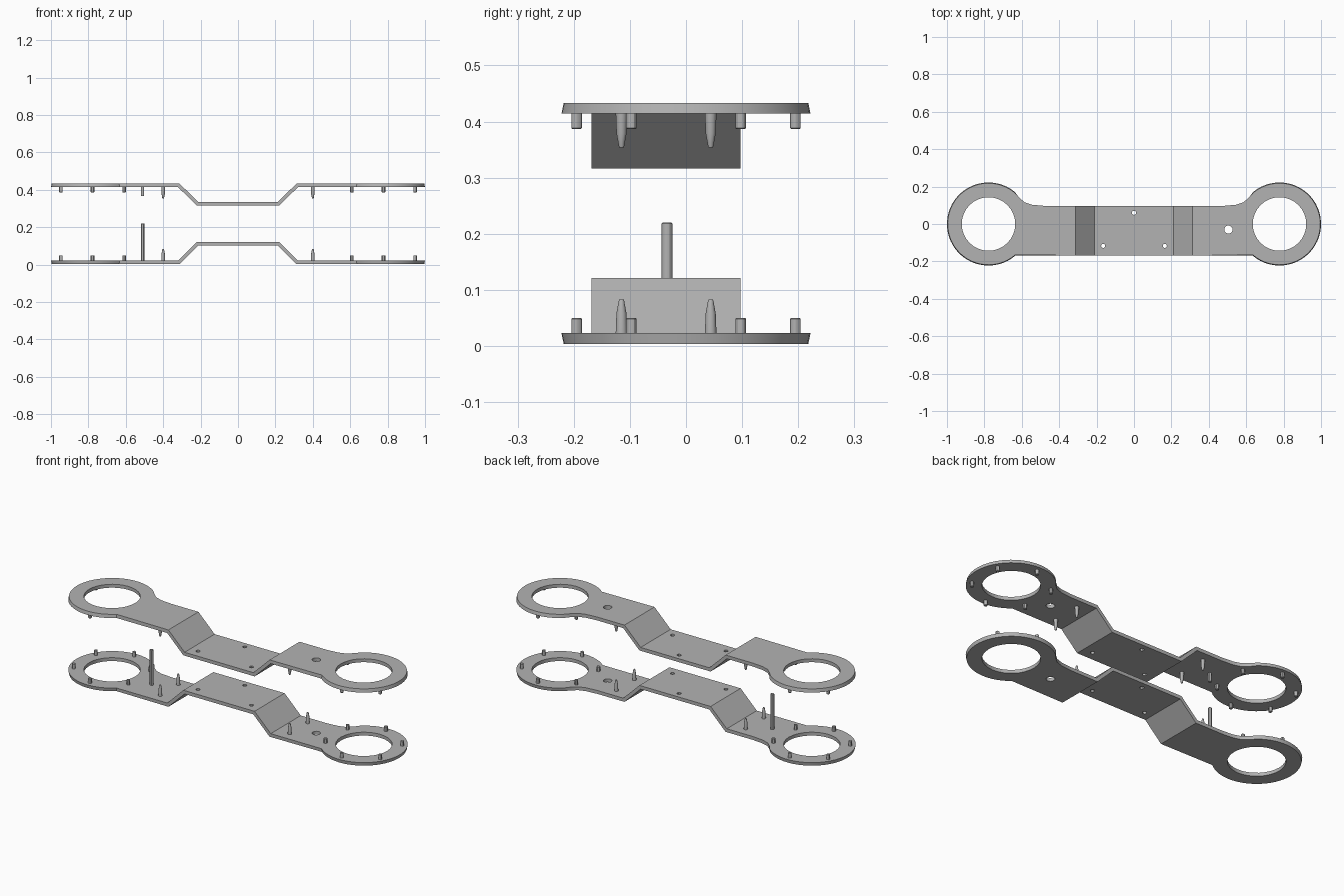
import bpy, bmesh, math

if "Cube" in bpy.data.objects:
    bpy.data.objects.remove(bpy.data.objects["Cube"])

RING_X, RING_R, HOLE_R = 0.778, 0.222, 0.143
OUTER_Z, INNER_Z = 0.004, 0.023      # faces of the lower plate's flat ends
THICK = INNER_Z - OUTER_Z
RISE, BEND_IN, BEND_OUT = 0.098, 0.22, 0.32
TOTAL_H = 0.437                      # the upper half mirrors the lower one

grey = bpy.data.materials.new("light grey plastic")
grey.use_nodes = True
colour = (0.45, 0.45, 0.45, 1)
grey.diffuse_color = colour
grey.node_tree.nodes["Principled BSDF"].inputs["Base Color"].default_value = colour


def circle(cx, cy, r, n, a0=0, a1=360, closed=True):
    steps = n if closed else n - 1
    return [(cx + r * math.cos(math.radians(a0 + (a1 - a0) * i / steps)),
             cy + r * math.sin(math.radians(a0 + (a1 - a0) * i / steps)))
            for i in range(n)]


def finish(bm, name, flip):
    """Mirror upward if asked, then make a shaded object."""
    if flip:
        for v in bm.verts:
            v.co.z = TOTAL_H - v.co.z
    bmesh.ops.recalc_face_normals(bm, faces=bm.faces[:])
    mesh = bpy.data.meshes.new(name)
    bm.to_mesh(mesh)
    bm.free()
    mesh.materials.clear()
    mesh.materials.append(grey)
    obj = bpy.data.objects.new(name, mesh)
    bpy.context.collection.objects.link(obj)
    bpy.ops.object.select_all(action='DESELECT')
    obj.select_set(True)
    bpy.context.view_layer.objects.active = obj
    bpy.ops.object.shade_smooth_by_angle(angle=math.radians(30))
    return obj


def plate(name, flip):
    # outline: round end, concave neck, straight bar, mirrored in x
    right = circle(RING_X, 0, RING_R, 40, -130.8, 129, closed=False)
    right += [(0.613, 0.14), (0.585, 0.116), (0.545, 0.103), (0.48, 0.097)]
    loops = [right + [(-x, y) for x, y in reversed(right)]]
    # ring openings, fixing holes and wire hole
    loops += [circle(s * RING_X, 0, HOLE_R, 32) for s in (-1, 1)]
    loops += [circle(x, y, 0.011, 12) for x, y in ((-0.165, -0.117), (0.165, -0.117), (0, 0.06))]
    loops.append(circle(0.505, -0.03, 0.022, 14))

    curve = bpy.data.curves.new(name + "_outline", 'CURVE')
    curve.dimensions = '2D'
    curve.fill_mode = 'BOTH'
    curve.extrude = THICK / 2
    for pts in loops:
        sp = curve.splines.new('POLY')
        sp.points.add(len(pts) - 1)
        for p, (x, y) in zip(sp.points, pts):
            p.co = (x, y, 0, 1)
        sp.use_cyclic_u = True
    helper = bpy.data.objects.new(name + "_outline", curve)
    bpy.context.collection.objects.link(helper)
    dg = bpy.context.evaluated_depsgraph_get()
    flat = bpy.data.meshes.new_from_object(helper.evaluated_get(dg))
    bm = bmesh.new()
    bm.from_mesh(flat)
    bpy.data.objects.remove(helper)
    bpy.data.curves.remove(curve)
    bpy.data.meshes.remove(flat)
    bmesh.ops.remove_doubles(bm, verts=bm.verts[:], dist=0.0001)

    # fold lines
    bends = [s * b for s in (-1, 1) for b in (BEND_IN, BEND_OUT)]
    for b in bends:
        bmesh.ops.bisect_plane(bm, geom=bm.verts[:] + bm.edges[:] + bm.faces[:],
                               plane_co=(b, 0, 0), plane_no=(1, 0, 0))
    for v in bm.verts:
        x, y, outer = v.co.x, v.co.y, v.co.z < 0
        t = (BEND_OUT - abs(x)) / (BEND_OUT - BEND_IN)
        v.co.z += (OUTER_Z + INNER_Z) / 2 + RISE * min(1, max(0, t))
        side = math.copysign(1, x)
        if outer and any(abs(x - b) < 0.001 for b in bends):
            v.co.x -= side * THICK * math.tan(math.radians(22))  # even thickness on slope
        dx = x - side * RING_X
        r = math.hypot(dx, y)
        if outer and abs(x) > 0.62 and r > 0.2:                  # slightly drafted rim
            v.co.x -= dx / r * 0.004
            v.co.y -= y / r * 0.004
    finish(bm, name, flip)


def pin(name, x, y, profile, flip):
    """Round pin from (radius, height) steps, closed at both ends."""
    bm = bmesh.new()
    rings = [[bm.verts.new((px, py, z)) for px, py in circle(x, y, r, 12)] for r, z in profile]
    for a, b in zip(rings, rings[1:]):
        for i in range(12):
            j = (i + 1) % 12
            bm.faces.new((a[i], a[j], b[j], b[i]))
    bm.faces.new(rings[0])
    bm.faces.new(rings[-1])
    finish(bm, name, flip)


base = INNER_Z - 0.005
SHORT = [(0.0095, base), (0.0095, 0.048), (0.008, 0.05)]
GUIDE = [(0.0105, base), (0.009, 0.058), (0.005, 0.08), (0.004, 0.083)]
POST = [(0.0095, base), (0.0095, 0.218), (0.008, 0.22)]
STUB = [(0.0085, base), (0.0085, 0.07)]

for half, flip in (("lower", False), ("upper", True)):
    plate(half + "_plate", flip)
    for s, side in ((-1, "right"), (1, "left")):
        # six short pins around each ring
        for i, (x, y) in enumerate(circle(s * RING_X, 0, 0.195, 6, 30, 390)):
            pin(f"{half}_{side}_ring_pin_{i + 1}", x, y, SHORT, flip)
        # tapered guide pins on the bar
        for where, y in (("front", -0.115), ("back", 0.044)):
            pin(f"{half}_{side}_{where}_guide_pin", s * 0.4, y, GUIDE, flip)
    # tall post below, short stub above
    pin(half + ("_stub" if flip else "_post"), -0.51, -0.034, STUB if flip else POST, flip)
